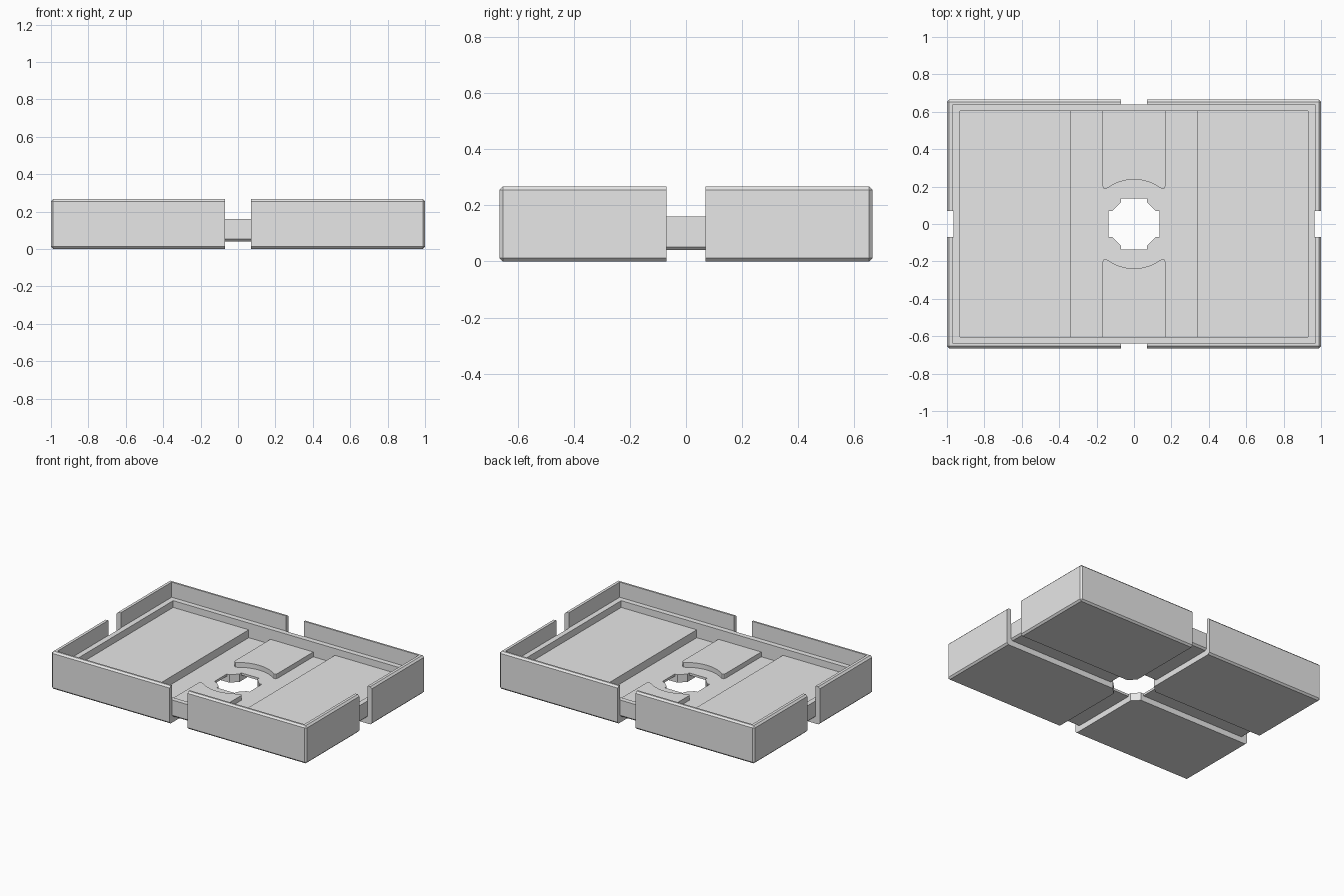
import bpy
import bmesh
import math

if "Cube" in bpy.data.objects:
    bpy.data.objects.remove(bpy.data.objects["Cube"], do_unlink=True)

grey = bpy.data.materials.new("light grey")
grey.use_nodes = True
grey.diffuse_color = (0.8, 0.8, 0.8, 1)
grey.node_tree.nodes["Principled BSDF"].inputs["Base Color"].default_value = (0.8, 0.8, 0.8, 1)

# Main sizes, as half widths and heights
HX, HY, TOP = 1.0, 0.665, 0.267
TRAY_X, TRAY_Y, LEDGE = 0.966, 0.638, 0.16
WELL_X, WELL_Y, FLOOR = 0.93, 0.603, 0.056
SLOT, UNDER, CHAMFER = 0.07, 0.04, 0.012


def prism(name, outline, low, high, place=lambda u, v, w: (u, v, w)):
    """Extrude an outline between two levels; place maps it to the wanted axes."""
    bm = bmesh.new()
    ends = [[bm.verts.new(place(u, v, w)) for u, v in outline] for w in (low, high)]
    for ring in ends:
        bm.faces.new(ring)
    n = len(outline)
    for i in range(n):
        j = (i + 1) % n
        bm.faces.new((ends[0][i], ends[0][j], ends[1][j], ends[1][i]))
    bmesh.ops.recalc_face_normals(bm, faces=bm.faces[:])
    mesh = bpy.data.meshes.new(name)
    bm.to_mesh(mesh)
    bm.free()
    mesh.materials.append(grey)
    obj = bpy.data.objects.new(name, mesh)
    bpy.context.collection.objects.link(obj)
    return obj


def rect(x0, x1, y0, y1):
    return [(x0, y0), (x1, y0), (x1, y1), (x0, y1)]


def channel(half):
    """U-shaped section that passes under the tray and up past both ends."""
    side = [(half - CHAMFER, UNDER), (half, UNDER + CHAMFER), (half, 0.4), (1.2, 0.4), (1.2, -0.1)]
    return side + [(-u, v) for u, v in reversed(side)]


# Chamfered outer block
body = prism("tray_body", rect(-HX, HX, -HY, HY), 0, TOP)
bevel = body.modifiers.new("chamfer", "BEVEL")
bevel.width = CHAMFER
bevel.segments = 1

# Central hole: an octagon joined with a cross
corner = [(0.137, SLOT), (0.117, SLOT), (SLOT, 0.117), (SLOT, 0.137)]
hole = []
for turn in range(4):
    c, s = round(math.cos(turn * math.pi / 2)), round(math.sin(turn * math.pi / 2))
    hole += [(x * c - y * s, x * s + y * c) for x, y in corner]

# Cavity, well, crossing channels and hole
cutters = [
    prism("cavity_cutter", rect(-TRAY_X - 0.002, TRAY_X + 0.002, -TRAY_Y - 0.002, TRAY_Y + 0.002), LEDGE, 0.5),
    prism("well_cutter", rect(-WELL_X, WELL_X, -WELL_Y, WELL_Y), FLOOR, 0.45),
    prism("long_channel_cutter", channel(TRAY_X), -SLOT, SLOT, lambda u, v, w: (u, w, v)),
    prism("short_channel_cutter", channel(TRAY_Y), -SLOT, SLOT, lambda u, v, w: (w, u, v)),
    prism("hole_cutter", hole, -0.2, 0.6),
]
for cutter in cutters:
    cutter.hide_render = True
    cut = body.modifiers.new(cutter.name, "BOOLEAN")
    cut.operation = "DIFFERENCE"
    cut.solver = "EXACT"
    cut.object = cutter

bpy.context.view_layer.update()
finished = bpy.data.meshes.new_from_object(body.evaluated_get(bpy.context.evaluated_depsgraph_get()))
body.modifiers.clear()
body.data = finished
for cutter in cutters:
    bpy.data.objects.remove(cutter, do_unlink=True)

# Raised platforms at both ends, and curved pads beside the hole
radius, steps = 0.238, 12
arc = []
for i in range(steps + 1):
    a = math.radians(36 * (1 - 2 * i / steps))
    arc.append((radius * math.sin(a), radius * math.cos(a)))
tip = [(0.152, 0.188), (0.163, 0.191), (0.168, 0.203), (0.168, WELL_Y)]
pad = [(-x, y) for x, y in reversed(tip)] + arc[::-1] + tip

for sign, side, end in ((1, "left", "back"), (-1, "right", "front")):
    prism(side + "_platform", [(sign * x, y) for x, y in rect(0.338, WELL_X, -WELL_Y, WELL_Y)],
          FLOOR - 0.004, 0.112)
    prism(end + "_pad", [(x, sign * y) for x, y in pad], FLOOR - 0.004, 0.09)
